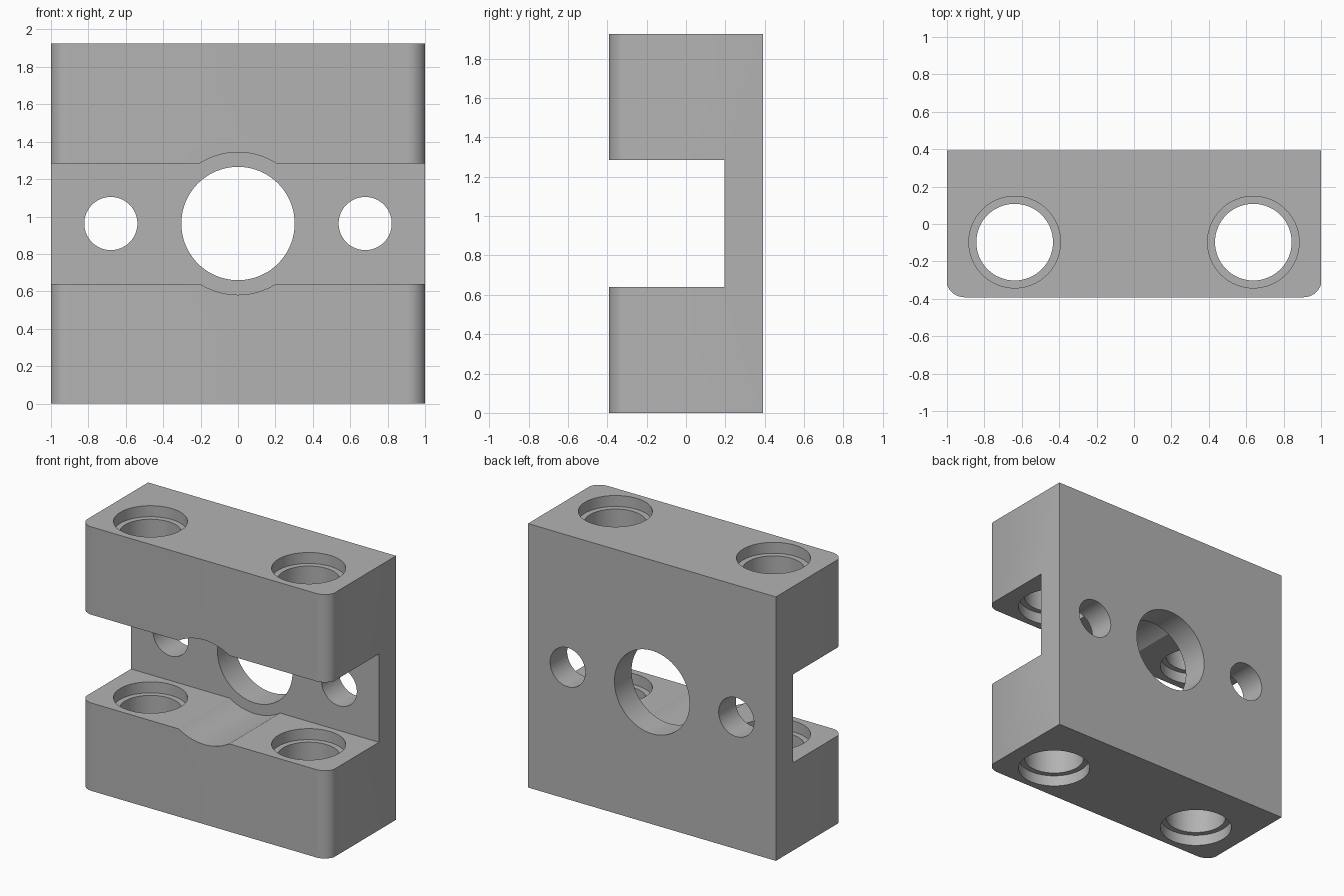
import bpy, bmesh
from math import sin, cos, pi, radians
from mathutils import Matrix

cube = bpy.data.objects.get("Cube")
if cube:
    bpy.data.objects.remove(cube, do_unlink=True)

HEIGHT, DEPTH = 1.925, 0.392      # full height, half depth
MID = HEIGHT / 2
SLOT_BACK, SLOT_HALF = 0.195, 0.322
STEP = 0.08                       # counterbore depth

steel = bpy.data.materials.new("grey steel")
steel.use_nodes = True
steel.diffuse_color = (0.45, 0.45, 0.45, 1)
steel.node_tree.nodes["Principled BSDF"].inputs["Base Color"].default_value = (0.45, 0.45, 0.45, 1)


def make_object(name, bm):
    bmesh.ops.recalc_face_normals(bm, faces=bm.faces)
    mesh = bpy.data.meshes.new(name)
    bm.to_mesh(mesh)
    bm.free()
    mesh.materials.append(steel)
    obj = bpy.data.objects.new(name, mesh)
    bpy.context.collection.objects.link(obj)
    return obj


def prism(name, outline, z0, z1):
    """Extrude an xy outline from z0 to z1."""
    bm = bmesh.new()
    face = bm.faces.new([bm.verts.new((x, y, z0)) for x, y in outline])
    top = bmesh.ops.extrude_face_region(bm, geom=[face])["geom"]
    verts = [v for v in top if isinstance(v, bmesh.types.BMVert)]
    bmesh.ops.translate(bm, verts=verts, vec=(0, 0, z1 - z0))
    return make_object(name, bm)


def turned(name, profile, x, y, sides=64):
    """Stack rings of (radius, z) into a closed turned solid."""
    bm = bmesh.new()
    rings = [[bm.verts.new((x + r * cos(2 * pi * i / sides), y + r * sin(2 * pi * i / sides), z))
              for i in range(sides)] for r, z in profile]
    for low, high in zip(rings, rings[1:]):
        for i in range(sides):
            j = (i + 1) % sides
            bm.faces.new((low[i], low[j], high[j], high[i]))
    bm.faces.new(rings[0])
    bm.faces.new(rings[-1])
    return make_object(name, bm)


def cross_cylinder(name, x, radius, y0, y1):
    """Cylinder running front to back at mid height."""
    bm = bmesh.new()
    place = Matrix.Translation((x, (y0 + y1) / 2, MID)) @ Matrix.Rotation(pi / 2, 4, "X")
    bmesh.ops.create_cone(bm, cap_ends=True, segments=80, radius1=radius, radius2=radius,
                          depth=y1 - y0, matrix=place)
    return make_object(name, bm)


# Block with rounded front corners
R = 0.1
corner = [(0.905 + R * sin(radians(a)), -DEPTH + R - R * cos(radians(a))) for a in range(0, 73, 9)]
corner[-1] = (1, corner[-1][1])
outline = corner + [(1, DEPTH), (-1, DEPTH)] + [(-x, y) for x, y in reversed(corner)]
block = prism("clamp_block", outline, 0, HEIGHT)

# Front slot, round groove and central bore
slot = [(-2, -1), (2, -1), (2, SLOT_BACK), (-2, SLOT_BACK)]
cutters = [prism("slot_cutter", slot, MID - SLOT_HALF, MID + SLOT_HALF),
           cross_cylinder("groove_cutter", 0, 0.381, -1, SLOT_BACK),
           cross_cylinder("bore_cutter", 0, 0.303, -1, 1)]

# Vertical holes, counterbored at both ends of each jaw
low, jaw = MID - SLOT_HALF, 0.205
half = [(0.245, -0.1), (0.245, STEP), (jaw, STEP), (jaw, low - STEP), (0.245, low - STEP)]
stepped = half + [(r, HEIGHT - z) for r, z in reversed(half)]
for side in (-1, 1):
    cutters.append(turned("pin_hole_cutter", stepped, side * 0.638, -0.097))
    cutters.append(cross_cylinder("screw_hole_cutter", side * 0.68, 0.142, 0, 1))

for cutter in cutters:
    mod = block.modifiers.new(cutter.name, "BOOLEAN")
    mod.operation, mod.solver, mod.object = "DIFFERENCE", "EXACT", cutter

# Bake the cuts, then discard the cutters
bpy.context.view_layer.update()
result = bpy.data.meshes.new_from_object(block.evaluated_get(bpy.context.evaluated_depsgraph_get()))
block.modifiers.clear()
block.data = result
result.name = "clamp_block"
result.materials.clear()
result.materials.append(steel)
result.polygons.foreach_set("material_index", [0] * len(result.polygons))
for cutter in cutters:
    bpy.data.objects.remove(cutter, do_unlink=True)

bpy.ops.object.select_all(action="DESELECT")
block.select_set(True)
bpy.context.view_layer.objects.active = block
bpy.ops.object.shade_smooth_by_angle(angle=radians(25))
